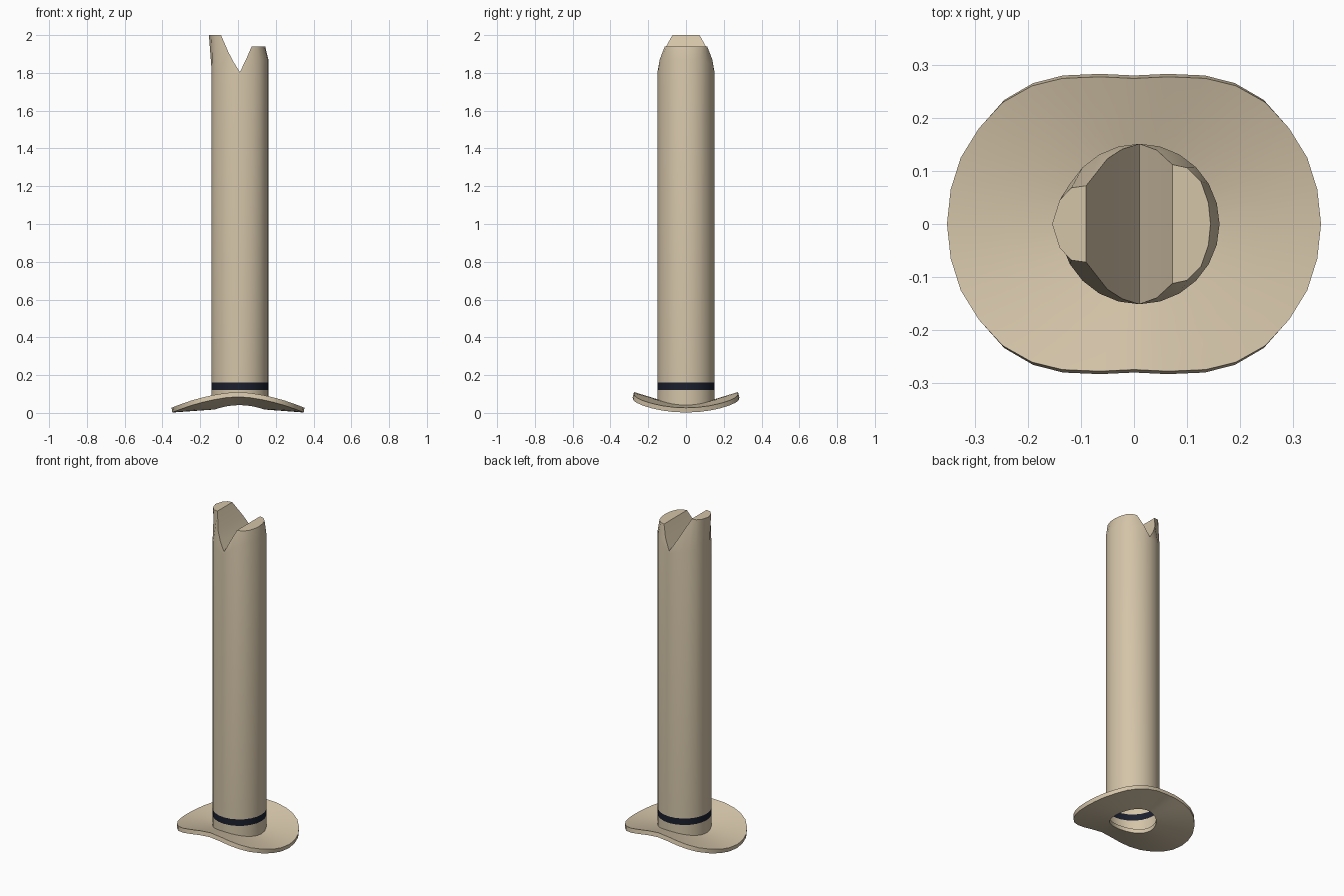
import bpy, bmesh, math

if "Cube" in bpy.data.objects:
    bpy.data.objects.remove(bpy.data.objects["Cube"])


def material(name, rgb):
    m = bpy.data.materials.new(name)
    m.diffuse_color = (*rgb, 1)
    m.use_nodes = True
    m.node_tree.nodes["Principled BSDF"].inputs["Base Color"].default_value = m.diffuse_color
    return m


cream = material("cream", (0.66, 0.555, 0.395))
navy = material("dark_navy", (0.011, 0.014, 0.027))


def finish(bm, name, mats):
    bmesh.ops.recalc_face_normals(bm, faces=bm.faces)
    me = bpy.data.meshes.new(name)
    bm.to_mesh(me)
    bm.free()
    for m in mats:
        me.materials.append(m)
    ob = bpy.data.objects.new(name, me)
    bpy.context.collection.objects.link(ob)
    bpy.ops.object.select_all(action='DESELECT')
    ob.select_set(True)
    bpy.context.view_layer.objects.active = ob
    bpy.ops.object.shade_smooth_by_angle(angle=math.radians(35))
    return ob


def bridge(bm, a, b, mat=0):
    n = len(a)
    for i in range(n):
        j = (i + 1) % n
        bm.faces.new((a[i], a[j], b[j], b[i])).material_index = mat


# Tube: hollow shaft, open at the bottom, with a coloured band and notched top
N, R, CX = 24, 0.151, 0.01
# Half of the top rim, from the right prong through the notch to the left prong
HALF_RIM = [(.144, 0, 1.94), (.14, .04, 1.94), (.126, .08, 1.94), (.1, .106, 1.94),
            (.072, .112, 1.94), (.043, .139, 1.872), (.01, .151, 1.804),
            (-.022, .141, 1.855), (-.05, .123, 1.908), (-.09, .072, 2.0),
            (-.118, .068, 2.0), (-.14, .045, 2.0), (-.154, 0, 2.0)]
SHOULDER = [1.87, 1.87, 1.87, 1.86, 1.845, 1.82, 1.79, 1.8, 1.805, 1.815, 1.82, 1.83, 1.83]
rim = HALF_RIM + [(x, -y, z) for x, y, z in HALF_RIM[-2:0:-1]]
shoulder = SHOULDER + SHOULDER[-2:0:-1]

bm = bmesh.new()


def tube_ring(zs):
    return [bm.verts.new((CX + R * math.cos(2 * math.pi * i / N),
                          R * math.sin(2 * math.pi * i / N), zs[i])) for i in range(N)]


base = tube_ring([0.032 + 0.022 * math.sin(2 * math.pi * i / N) ** 2 for i in range(N)])
band_low = tube_ring([0.12] * N)
band_high = tube_ring([0.16] * N)
neck = tube_ring(shoulder)
top = [bm.verts.new(p) for p in rim]
bridge(bm, base, band_low)
bridge(bm, band_low, band_high, 1)
bridge(bm, band_high, neck)
bridge(bm, neck, top)
# Notch slopes and the two flat prong tops
for i in range(4, 9):
    bm.faces.new((top[i], top[i + 1], top[N - i - 1], top[N - i]))
bm.faces.new([top[i % N] for i in range(-4, 5)])
bm.faces.new(top[9:16])
finish(bm, "tube", (cream, navy))

# Flange: saddle-shaped rounded plate with a hole under the tube
QUARTER = [(.352, 0), (.345, .065), (.326, .125), (.292, .18), (.247, .229),
           (.192, .26), (.135, .274), (.065, .277), (0, .274)]
half = QUARTER + [(-x, y) for x, y in QUARTER[-2::-1]]
outline = half + [(x, -y) for x, y in half[-2:0:-1]]
M = len(outline)
bm = bmesh.new()


def flange_ring(t, under):
    verts = []
    for i, (ox, oy) in enumerate(outline):
        a = 2 * math.pi * i / M
        s = math.sin(a) ** 2
        so = oy * oy / (ox * ox + oy * oy)
        ix, iy = 0.008 + 0.131 * math.cos(a), 0.131 * math.sin(a)
        z_in, z_out = 0.043 + 0.023 * s, 0.027 + 0.083 * so
        x, y = ix + (ox - ix) * t, iy + (oy - iy) * t
        z = z_in + (z_out - z_in) * t
        if under:  # offset follows the tilt of the plate
            z -= 0.025
            x, y = x * (1 - 0.012 * t), y * (1 + 0.02 * t)
        verts.append(bm.verts.new((x, y, max(z, 0.0))))
    return verts


loops = [flange_ring(t, u) for t, u in
         ((0, False), (.5, False), (1, False), (1, True), (.5, True), (0, True))]
for a, b in zip(loops, loops[1:] + loops[:1]):
    bridge(bm, a, b)
finish(bm, "flange", (cream,))
